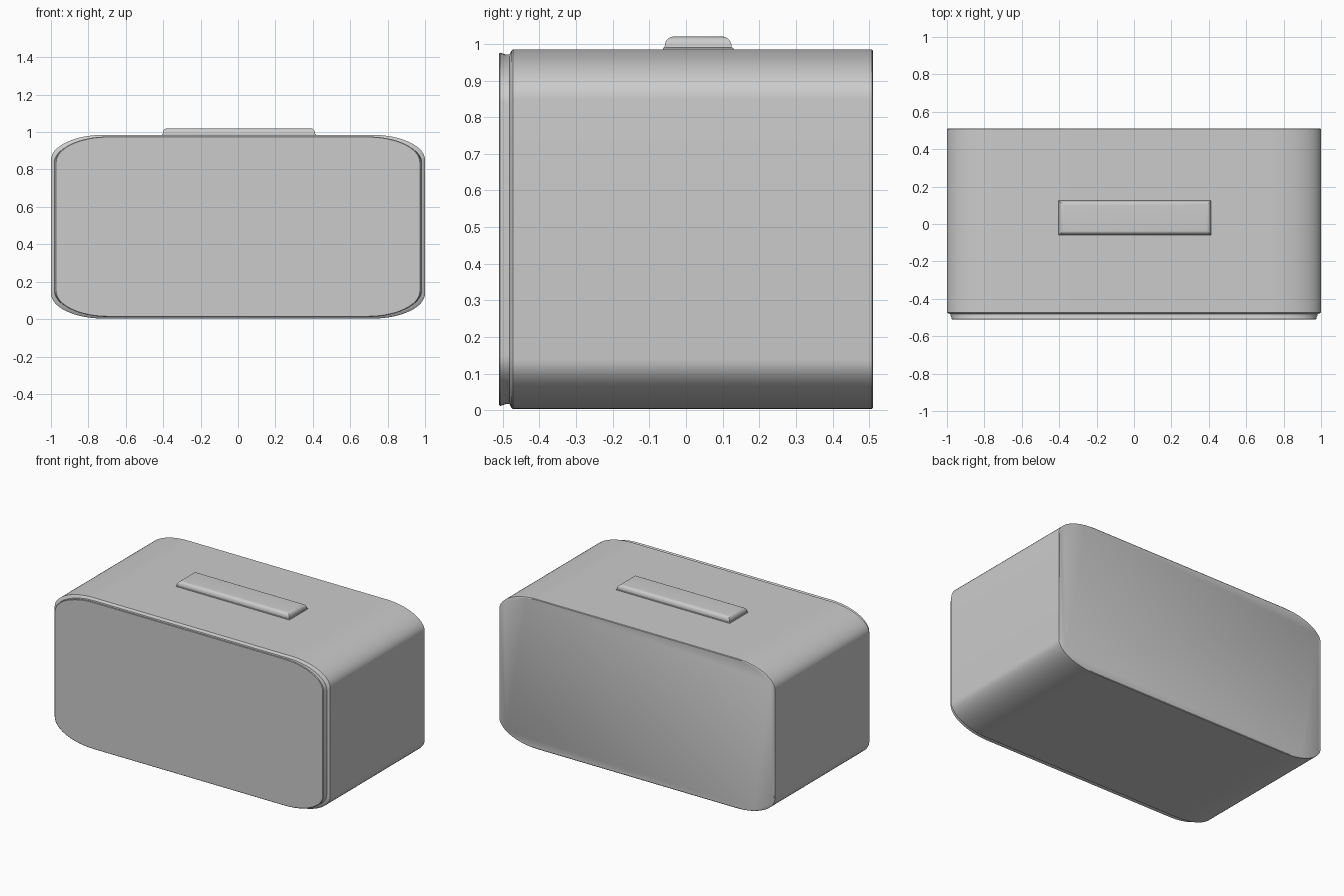
import bpy, bmesh, math

if "Cube" in bpy.data.objects:
    bpy.data.objects.remove(bpy.data.objects["Cube"])

MID_Z = 0.494


def loft(name, rings, cap_first, cap_last):
    """Skin a list of equal-length point rings into one smooth-by-angle object."""
    bm = bmesh.new()
    loops = [[bm.verts.new(p) for p in ring] for ring in rings]
    n = len(loops[0])
    for a, b in zip(loops, loops[1:]):
        for i in range(n):
            j = (i + 1) % n
            bm.faces.new((a[i], a[j], b[j], b[i]))
    if cap_first:
        bm.faces.new(loops[0])
    if cap_last:
        bm.faces.new(loops[-1])
    bmesh.ops.recalc_face_normals(bm, faces=bm.faces)
    # Open shells: make sure the side walls face outward
    bm.faces.ensure_lookup_table()
    f = bm.faces[0]
    c = f.calc_center_median()
    mid = sum((v.co for v in bm.verts), c * 0) / len(bm.verts)
    if f.normal.dot(c - mid) < 0:
        bmesh.ops.reverse_faces(bm, faces=bm.faces)
    mesh = bpy.data.meshes.new(name)
    bm.to_mesh(mesh)
    bm.free()
    obj = bpy.data.objects.new(name, mesh)
    bpy.context.collection.objects.link(obj)
    bpy.ops.object.select_all(action='DESELECT')
    obj.select_set(True)
    bpy.context.view_layer.objects.active = obj
    bpy.ops.object.shade_smooth_by_angle(angle=math.radians(30))
    return obj


def case_ring(y, inset_x, inset_z, steps=16):
    """Wide rounded outline with elliptical corners, in the xz plane."""
    hx, hz, rx, rz = 1.0 - inset_x, 0.491 - inset_z, 0.28, 0.135
    pts = []
    for q, (sx, sz) in enumerate([(1, 1), (-1, 1), (-1, -1), (1, -1)]):
        for k in range(steps + 1):
            a = (q + k / steps) * math.pi / 2
            pts.append((sx * (hx - rx) + rx * math.cos(a), y,
                        MID_Z + sz * (hz - rz) + rz * math.sin(a)))
    return pts


def button_ring(z, inset):
    """Sharp-cornered rectangle for the top button."""
    hx, hy, cx, cy = 0.412 - inset, 0.096 - inset, 0.005, 0.033
    return [(cx + sx * hx, cy + sy * hy, z)
            for sx, sy in [(1, 1), (-1, 1), (-1, -1), (1, -1)]]


# Main case, closed at the back
loft("case", [case_ring(y, i, i) for y, i in
              [(-0.472, 0.0), (0.507, 0.0), (0.51, 0.004)]], False, True)

# Front cover with its narrow waist and lip
loft("front_cover", [case_ring(*p) for p in
                     [(-0.472, 0.0, 0.0), (-0.476, 0.004, 0.003),
                      (-0.482, 0.018, 0.014), (-0.492, 0.020, 0.014),
                      (-0.500, 0.024, 0.011), (-0.507, 0.025, 0.009),
                      (-0.510, 0.028, 0.012)]], False, True)

# Long button on top: thin foot, then rounded upper edge
R = 0.025
arc = [(0.995 + R * math.sin(t), 0.005 + R * (1 - math.cos(t)))
       for t in (k * math.pi / 16 for k in range(9))]
loft("top_button", [button_ring(z, i) for z, i in
                    [(0.98, 0.0), (0.989, 0.0), (0.990, 0.004)] + arc], False, True)
